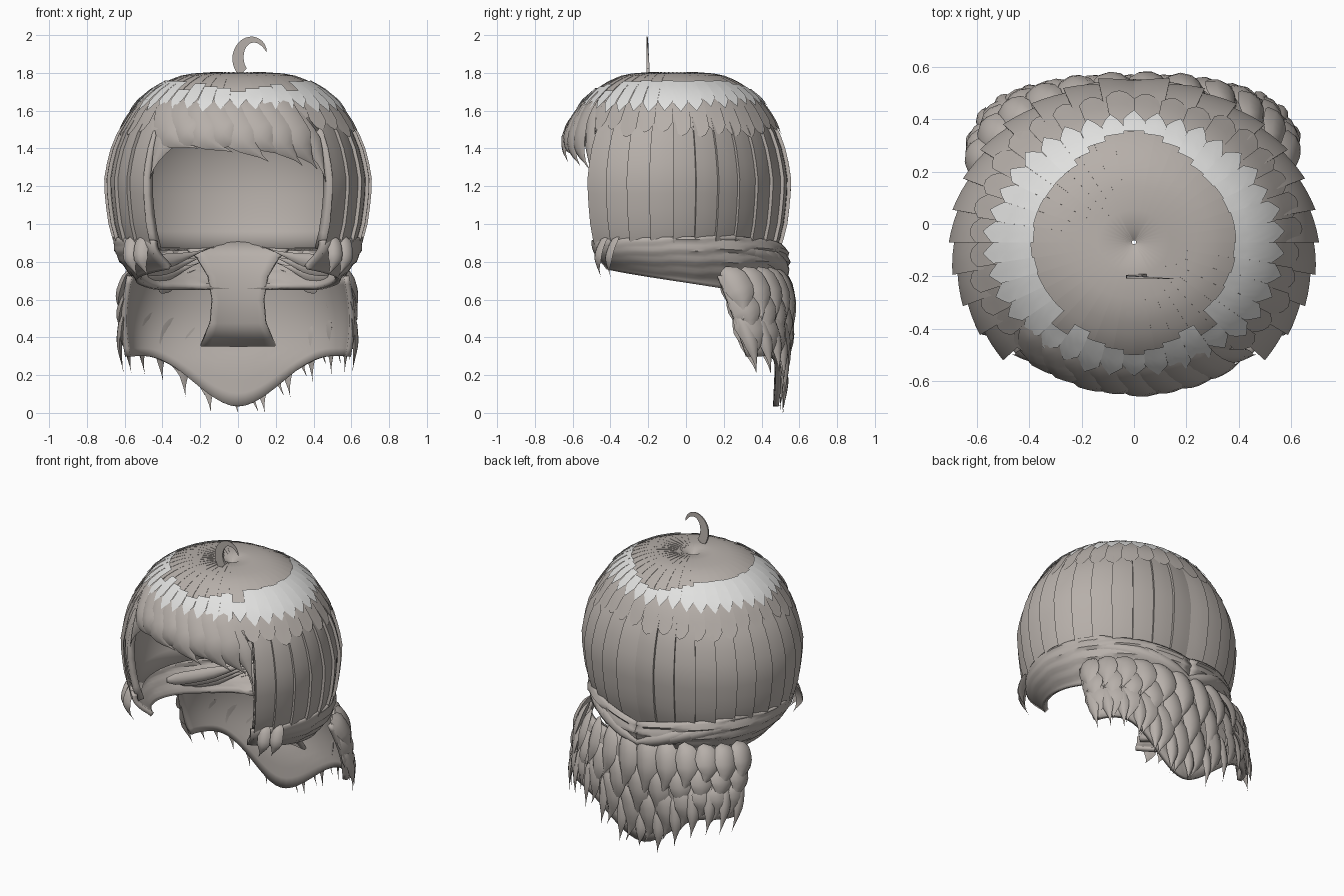
import bpy, math, random
from mathutils import Vector as V

if "Cube" in bpy.data.objects:
    bpy.data.objects.remove(bpy.data.objects["Cube"])
random.seed(4)
pi, sin, cos = math.pi, math.sin, math.cos


def material(name, rgb):
    m = bpy.data.materials.new(name)
    m.diffuse_color = (*rgb, 1)
    m.use_nodes = True
    m.node_tree.nodes["Principled BSDF"].inputs["Base Color"].default_value = m.diffuse_color
    return m


HAIR = material("warm grey hair", (0.47, 0.43, 0.40))
SHINE = material("pale shine", (0.75, 0.75, 0.74))

# Head profile: height, fraction of full radius
PROFILE = [(0.6, .70), (0.8, .86), (0.9, .925), (1.0, .965), (1.12, .99), (1.23, 1.0), (1.35, .97),
           (1.45, .925), (1.6, .80), (1.66, .73), (1.72, .63), (1.76, .53), (1.785, .43), (1.80, .32), (1.805, .15)]


def radius(z):
    z = max(PROFILE[0][0], min(z, PROFILE[-1][0]))
    for (z0, r0), (z1, r1) in zip(PROFILE, PROFILE[1:]):
        if z <= z1:
            return r0 + (r1 - r0) * (z - z0) / (z1 - z0)


def surf(a, z, off=0.0, scale=None):
    r = radius(z) if scale is None else scale
    return V(((0.69 * r + off) * cos(a), -0.07 + (0.62 * r + off) * sin(a), z))


def make(name, verts, faces, mat=HAIR, thick=0, smooth=40):
    me = bpy.data.meshes.new(name)
    me.from_pydata([tuple(v) for v in verts], [], faces)
    me.materials.append(mat)
    ob = bpy.data.objects.new(name, me)
    bpy.context.collection.objects.link(ob)
    bpy.context.view_layer.objects.active = ob
    ob.select_set(True)
    bpy.ops.object.shade_smooth_by_angle(angle=math.radians(smooth))
    ob.select_set(False)
    if thick:
        s = ob.modifiers.new("thickness", 'SOLIDIFY')
        s.thickness, s.offset = thick, -1
    return ob


def sheet(name, rows, mat=HAIR, thick=0, smooth=40):
    """Surface through equally long rows of points."""
    n = len(rows[0])
    faces = [(i * n + j, (i + 1) * n + j, (i + 1) * n + j + 1, i * n + j + 1)
             for i in range(len(rows) - 1) for j in range(n - 1)]
    return make(name, [p for r in rows for p in r], faces, mat, thick, smooth)


def tufts(name, items, steps=10):
    """Pointed leaf-shaped locks: (p0, p1, p2, outward, width, depth, root width)."""
    vs, fs = [], []
    for p0, p1, p2, out, w, d, root in items:
        p0, p1, p2, out = V(p0), V(p1), V(p2), V(out).normalized()
        base = len(vs)
        for i in range(steps):
            t = i / (steps - 1)
            p = p0 * (1 - t) ** 2 + p1 * 2 * t * (1 - t) + p2 * t * t
            tan = ((p1 - p0) * (1 - t) + (p2 - p1) * t).normalized()
            side = tan.cross(out).normalized()
            nrm = side.cross(tan)
            k = min(1.0, max(.01, (root * (1 - t) + sin(pi * t ** .8)) * (1 - t ** 3)))
            for u, h in ((-.5, 0), (-.28, .75), (.05, 1), (.3, .7), (.5, 0), (0, -.3)):
                vs.append(p + side * u * w * k + nrm * h * d * k)
        for i in range(steps - 1):
            for j in range(6):
                a, b = base + i * 6 + j, base + i * 6 + (j + 1) % 6
                fs.append((a, b, b + 6, a + 6))
        fs.append(tuple(base + j for j in range(5, -1, -1)))
        e = base + (steps - 1) * 6
        fs.append(tuple(e + j for j in range(6)))
    return make(name, vs, fs)


def petals(name, count, shape, mat=HAIR):
    """Ring of short patches; shape(i) gives top, tip, side rise, pointedness, lift, flare."""
    vs, fs = [], []
    w = 2 * pi / count
    for i in range(count):
        spec = shape(w * (i + .5))
        if not spec:
            continue
        top, tip, rise, power, lift, flare = spec
        b = len(vs)
        for j in range(6):
            for k in range(5):
                u = k / 4
                bottom = tip + rise * abs(2 * u - 1) ** power
                vs.append(surf(w * (i + u), top + (bottom - top) * j / 5, lift + flare * u * j / 5))
        fs += [(b + j * 5 + k, b + j * 5 + 5 + k, b + j * 5 + 6 + k, b + j * 5 + 1 + k)
               for j in range(5) for k in range(4)]
    make(name, vs, fs, mat)


FRONT = -pi / 2
HALF = math.radians(45)          # half angle of the face opening

# Long overlapping panels: sides and back
N = 24
span = 2 * pi - 2 * HALF
rows = []
zs = [0.84 + .08 * i for i in range(9)] + [1.56, 1.62]
for i in range(N):
    a0 = FRONT + HALF + span * i / N
    for u in (0, .35, .7, 1):
        lift = .02 * ((1 - u) if i < N / 2 else u)
        rows.append([surf(a0 + span / N * u, z, lift * min(1, (1.7 - z) / .2)) for z in zs])
sheet("long_side_panels", rows, smooth=25)

# Smooth lining of the head
sheet("lining", [[surf(FRONT + HALF + span * i / 48, z, -.004) for z in
                  [.86, .95, 1.05, 1.15, 1.25, 1.35, 1.45, 1.55, 1.65]] for i in range(49)], thick=.045)
sheet("front_lining", [[surf(FRONT - HALF + 2 * HALF * i / 12, z, -.004) for z in (1.5, 1.57, 1.65)]
                       for i in range(13)], thick=.03)

# Crown: gently fluted cap with a dimple
M = 36
rows = []
czs = [1.56, 1.6, 1.64, 1.68, 1.72, 1.75, 1.77, 1.785, 1.797]
for i in range(M):
    for u in (0, .5, 1):
        a = 2 * pi * (i + u) / M
        row = [surf(a, z, .003 + .007 * u * radius(z)) for z in czs]
        row += [surf(a, 1.801 + .003 * u, 0, .2), surf(a, 1.80, 0, .08), surf(a, 1.77, 0, .012)]
        rows.append(row)
rows.append(rows[0])
sheet("crown", rows, smooth=35)


# Upper shingles whose rounded ends overlap the long panels
def shingle(a):
    if sin(a) > -.72:
        return 1.70, 1.47 + random.uniform(-.015, .035), .05, 2, .012, .012


petals("upper_shingles", 36, shingle)


# Jagged ring of shine on the crown
def shine(a):
    top = 1.70 + .055 * min(1, abs(cos(a)) * 1.5) + .006 * random.random()
    if abs(abs(a - 1.5 * pi) - .72) < .08:
        top -= .045
    tip = 1.60 + .03 * max(0, sin(a)) + random.uniform(-.012, .012)
    return top, tip, .05, 1, .02, .008


petals("shine_ring", 38, shine, SHINE)

# Fringe locks sweeping to one side
items = []
for i in range(8):
    x = -.40 + .10 * i
    a = FRONT + x * 1.6
    e = FRONT + (x + .17) * 1.5
    drop = (1.40, 1.43, 1.38, 1.41, 1.33, 1.36, 1.31, 1.29)[i]
    items.append((surf(a - .10, 1.66, -.02), surf(a - .03, 1.45, .04),
                  surf(e, drop, -.03), (sin(x) * .9, -1, .2), .19, .032, .55))
for s, z in ((-1, 1.24), (1, 1.22)):
    items.append((surf(FRONT + s * .42, 1.62, -.02), surf(FRONT + s * .70, 1.48, .02),
                  surf(FRONT + s * .77, z, -.02), (s * .5, -1, 0), .12, .025, .6))
tufts("fringe", items)

# Single tapering curl standing on the crown
vs, fs = [], []
for i in range(19):
    t = i / 18
    ang = pi + .85 - t * (pi + .5)
    w = .03 * (1 - t ** 2) ** .8 + .001
    for s in (-1, 1):
        for d in (-.008, .008):
            vs.append((.078 + (.078 + s * w) * cos(ang), -.2 + d * (1 - t) - .01 * t,
                       1.878 + (.098 + s * w * .8) * sin(ang)))
for i in range(18):
    b = i * 4
    fs += [(b + p, b + q, b + q + 4, b + p + 4) for p, q in ((0, 1), (1, 3), (3, 2), (2, 0))]
make("crown_curl", vs, fs)

# Gathered roll of hair below the head, ending at the nape
for s, nm in ((1, "right"), (-1, "left")):
    rows = []
    for i in range(31):
        t = i / 30
        a = math.radians(-47 + 137 * t)
        zt = .915 + .02 * sin(pi * t) - .05 * t ** 6
        zb = .76 - .11 * min(1, t * 1.6)
        row = []
        for j in range(17):
            v = j / 16
            saw = ((v * 4 + t * 1.5) % 1) * .02 * min(1, t * 1.5)
            sc = .945 + (.035 + .05 * t ** 3) * sin(pi * min(1, v * 1.1)) - .17 * v ** 1.3
            p = surf(a, zt + (zb - zt) * v, saw, sc)
            row.append((s * p.x, p.y, p.z))
        rows.append(row if s < 0 else row[::-1])
    sheet(nm + "_nape_roll", rows, thick=.03)
    items = []
    for k in range(6):                       # strands drawn to the nape
        p = [surf(math.radians(d), z, o, sc) for d, z, o, sc in
             ((14 + 9 * k, .90 - .01 * k, -.01, .94), (50 + 5 * k, .88 - .02 * k, .06, .96),
              (84 + 4 * k, .77 - .02 * k, .01, .95))]
        items.append([(s * q.x, q.y, q.z) for q in p] + [(s * .6, .8, .15), .085, .03, .5])
    for k in range(5):                       # loose strands inside the neck
        items.append([(s * (.54 - .03 * k), .0 + .08 * k, .80 - .03 * k),
                      (s * .42, .22 + .04 * k, .77 - .03 * k),
                      (s * (.13 + .03 * k), .42, .88 - .04 * k), (-s * .5, -.6, .2), .08, .02, .4])
    for k in range(2):                       # curled ends beside the cheeks
        items.append([(s * (.49 + .06 * k), -.42 + .06 * k, .93), (s * (.55 + .05 * k), -.49 + .06 * k, .83),
                      (s * (.47 + .06 * k), -.45 + .05 * k, .72), (s * .4, -1, 0), .08, .02, .6])
    tufts(nm + "_nape_strands", items)


# Bundle hanging from the nape
def hang(a, z, off=0.0):
    f = max(0, .72 - z) / .7
    bulge = .03 * sin(pi * min(1, f * 1.5))
    return V(((.565 + off + bulge) * cos(a), .08 + .26 * f * abs(cos(a)) ** 2
              + (.41 + off + bulge - .03 * f) * max(0, sin(a)) ** .8, z))


def hem(a):
    k = min(1, abs(cos(a)) / .85)
    return .035 + .265 * k * k * (3 - 2 * k)


rows = []
for i in range(41):
    a = math.radians(8 + 164 * i / 40)
    rows.append([hang(a, .72 + (hem(a) - .72) * j / 10) for j in range(11)])
sheet("hanging_bundle", rows, thick=.03)

# Nape column joining the lining to the bundle, wide at top and narrow below
rows = []
for i in range(9):
    u = i / 4 - 1
    rows.append([(u * w, y - .12 * w * u * u, z) for w, y, z in
                 ((.32, .47, .90), (.22, .43, .82), (.16, .41, .72), (.14, .41, .6), (.15, .43, .48), (.2, .48, .36))])
sheet("nape_column", rows, thick=.02)

# Overlapping rows of leaf locks on the bundle, upper tips lying over lower roots
items = []
for row in range(3):
    n = 12 - row % 2
    for i in range(n):
        a = math.radians(9 + 162 * (i + .5) / n)
        lo = hem(a)
        top = .76 - row * (.76 - lo) * .24
        bot = top - (.76 - lo) * .56
        out = (cos(a) * 1.1, sin(a), .1)
        items.append((hang(a - .07, top, .012), hang(a + .12, top * .55 + bot * .45, .075 - .015 * row),
                      hang(a - .06, bot + random.uniform(-.02, .02), .055 - .01 * row), out, .15, .035, .3))
for i in range(13):                          # thin wisps below the hem
    a = math.radians(12 + 156 * i / 12)
    lo = hem(a)
    items.append((hang(a, lo + .24, .015), hang(a + .05, lo + .08, .06),
                  hang(a - .03 * cos(a), max(.003, lo - .09), .05), (cos(a), sin(a), 0), .08, .025, .4))
tufts("bundle_locks", items)
